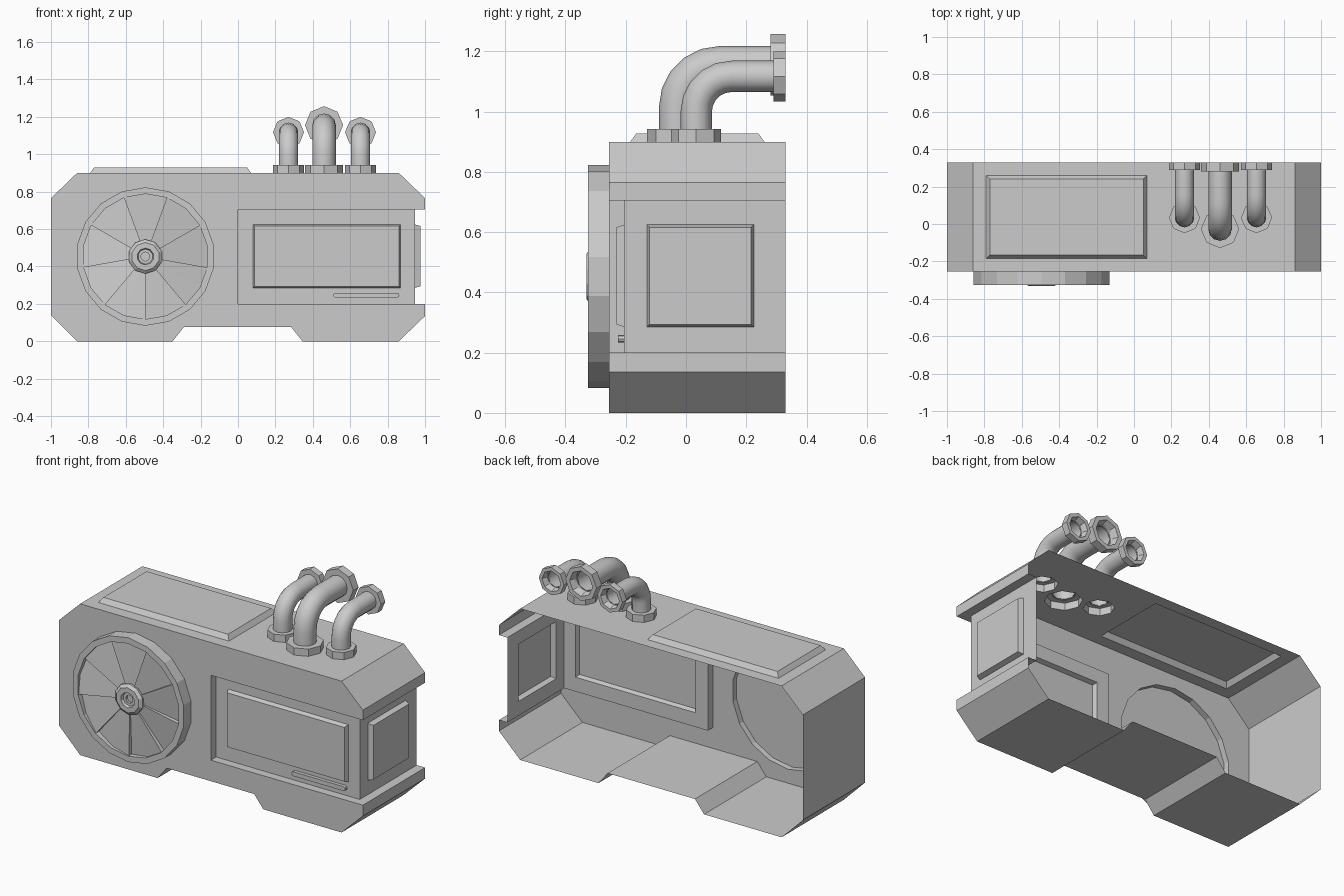
import bpy, bmesh, math
from mathutils import Vector as V

if "Cube" in bpy.data.objects:
    bpy.data.objects.remove(bpy.data.objects["Cube"])

X, Y, Z = V((1, 0, 0)), V((0, 1, 0)), V((0, 0, 1))
FRONT, BACK, RECESS, TOP, SIDE = -0.255, 0.33, -0.205, 0.9, 0.945


def finish(name, bm, smooth=False, recalc=True):
    bmesh.ops.remove_doubles(bm, verts=bm.verts, dist=0.0005)
    if recalc:
        bmesh.ops.recalc_face_normals(bm, faces=bm.faces)
    me = bpy.data.meshes.new(name)
    bm.to_mesh(me)
    bm.free()
    ob = bpy.data.objects.new(name, me)
    bpy.context.collection.objects.link(ob)
    if smooth:
        bpy.ops.object.select_all(action='DESELECT')
        ob.select_set(True)
        bpy.context.view_layer.objects.active = ob
        bpy.ops.object.shade_smooth_by_angle(angle=math.radians(40))
    return ob


def ring(c, u, v, r, n, start=0.0):
    return [c + u * r * math.cos(start + math.tau * i / n)
            + v * r * math.sin(start + math.tau * i / n) for i in range(n)]


def loft(bm, loops, cap=False):
    rows = [[bm.verts.new(p) for p in lp] for lp in loops]
    for a, b in zip(rows, rows[1:]):
        for i in range(len(a)):
            j = (i + 1) % len(a)
            bm.faces.new((a[i], a[j], b[j], b[i]))
    if cap:
        bm.faces.new(rows[-1])


def lathe(bm, c, u, v, axis, profile, n, start=0.0, cap=False):
    loft(bm, [ring(c + axis * h, u, v, r, n, start) for r, h in profile], cap)


def quad(bm, *pts):
    bm.faces.new([bm.verts.new(p) for p in pts])


def plate(bm, normal, *loops):
    # flat face whose later loops are holes
    edges = []
    for lp in loops:
        vs = [bm.verts.new(p) for p in lp]
        edges += [bm.edges.new((vs[i], vs[i - 1])) for i in range(len(vs))]
    bmesh.ops.triangle_fill(bm, edges=edges, use_beauty=True, use_dissolve=False, normal=normal)


def rect(c, u, v, u0, u1, v0, v1, d=0.0):
    return [c + u * a + v * b for a, b in
            ((u0 + d, v0 + d), (u1 - d, v0 + d), (u1 - d, v1 - d), (u0 + d, v1 - d))]


def raised_panel(name, c, u, v, axis, box, h, d):
    bm = bmesh.new()
    loft(bm, [rect(c, u, v, *box), rect(c + axis * h, u, v, *box, d)], cap=True)
    finish(name, bm)


# positions shared by the body holes and the parts that fill them
fan_c = V((-0.495, FRONT, 0.453))
A90 = math.pi / 2
pipes = [("left", 0.27, 0.034, 0.083, 0.052, 1.117, 0.117),
         ("middle", 0.46, -0.027, 0.102, 0.063, 1.155, 0.14),
         ("right", 0.655, 0.034, 0.083, 0.052, 1.117, 0.117)]
top_box = (-0.79, 0.07, -0.185, 0.26)
door_box = (0.08, 0.87, 0.285, 0.625)
side_box = (-0.13, 0.225, 0.285, 0.625)
top_o, door_o, side_o = V((0, 0, TOP)), V((0, RECESS, 0)), V((SIDE, 0, 0))

# body: open-backed shell
bm = bmesh.new()
outline = [(1, 0.705), (1, 0.765), (0.86, TOP), (-0.86, TOP), (-1, 0.765), (-1, 0.14),
           (-0.86, 0), (-0.35, 0), (-0.29, 0.075), (0.285, 0.075), (0.345, 0),
           (0.86, 0), (1, 0.135), (1, 0.2)]
for k, (a, b) in enumerate(zip(outline, outline[1:])):
    if k != 2:
        quad(bm, V((a[0], FRONT, a[1])), V((b[0], FRONT, b[1])),
             V((b[0], BACK, b[1])), V((a[0], BACK, a[1])))
plate(bm, Z, rect(top_o, X, Y, -0.86, 0.86, FRONT, BACK), rect(top_o, X, Y, *top_box),
      *[ring(V((x, y, TOP)), X, Y, R, 8) for _, x, y, R, *_ in pipes])
plate(bm, -Y, [V((x, FRONT, z)) for x, z in outline + [(0, 0.2), (0, 0.705)]],
      ring(fan_c, X, Z, 0.37, 18, A90))
# recess walls, ledges and the two panelled faces
for z in (0.2, 0.705):
    quad(bm, V((0, FRONT, z)), V((1, FRONT, z)), V((1, RECESS, z)), V((0, RECESS, z)))
    quad(bm, V((SIDE, RECESS, z)), V((1, RECESS, z)), V((1, BACK, z)), V((SIDE, BACK, z)))
quad(bm, V((0, FRONT, 0.2)), V((0, RECESS, 0.2)), V((0, RECESS, 0.705)), V((0, FRONT, 0.705)))
plate(bm, -Y, rect(door_o, X, Z, 0, SIDE, 0.2, 0.705), rect(door_o, X, Z, *door_box))
plate(bm, X, rect(side_o, Y, Z, RECESS, BACK, 0.2, 0.705), rect(side_o, Y, Z, *side_box))
finish("body_shell", bm)

# raised panels
raised_panel("top_panel", top_o, X, Y, Z, top_box, 0.028, 0.02)
raised_panel("door_panel", door_o, X, Z, -Y, door_box, 0.026, 0.009)
raised_panel("side_panel", side_o, Y, Z, X, side_box, 0.03, 0.009)

# door handle: flat bar with rounded ends
bm = bmesh.new()
loops = []
for y in (RECESS, RECESS - 0.02):
    loops.append([V((cx + 0.013 * math.cos(t), y, 0.246 + 0.013 * math.sin(t)))
                  for cx, t0 in ((0.85, -A90), (0.522, A90))
                  for t in [t0 + math.pi * i / 4 for i in range(5)]])
loft(bm, loops, cap=True)
finish("door_handle", bm)

# fan housing ring with back disc
bm = bmesh.new()
lathe(bm, fan_c, X, Z, -Y, [(0.37, 0), (0.37, 0.07), (0.335, 0.07), (0.335, 0.035)], 18, A90)
bm.faces.new([bm.verts.new(p) for p in ring(fan_c - Y * 0.035, X, Z, 0.37, 18, A90)])
finish("fan_housing", bm)

# nine stepped fan blades
bm = bmesh.new()
for k in range(9):
    a = [A90 * 3 + math.radians(40 * k + 20 * i) for i in range(3)]
    dirs = [X * math.cos(t) + Z * math.sin(t) for t in a]
    heights = (0.037, 0.050, 0.064)
    inner = [fan_c + d * 0.07 - Y * (0.048 + 0.004 * i) for i, d in enumerate(dirs)]
    outer = [fan_c + d * 0.335 - Y * h for d, h in zip(dirs, heights)]
    for i in range(2):
        quad(bm, inner[i], outer[i], outer[i + 1], inner[i + 1])
    quad(bm, inner[2], outer[2], fan_c + dirs[2] * 0.335 - Y * heights[0],
         fan_c + dirs[2] * 0.07 - Y * 0.048)
finish("fan_blades", bm, recalc=False)

# fan hub with stepped centre
bm = bmesh.new()
lathe(bm, fan_c, X, Z, -Y, [(0.092, 0.04), (0.092, 0.062), (0.075, 0.076), (0.045, 0.076),
                            (0.04, 0.06), (0.024, 0.06), (0.024, 0.045)], 10, A90, cap=True)
finish("fan_hub", bm)

# exhaust pipes with octagonal flanges at both ends
for side, x, y, R, r, zc, bend in pipes:
    bm = bmesh.new()
    loops = [ring(V((x, y, TOP + 0.04)), X, Y, r, 12)]
    for i in range(6):
        t = A90 * i / 5
        out = V((0, -math.cos(t), math.sin(t)))
        loops.append(ring(V((x, y + bend, zc - bend)) + out * bend, X, -out, r, 12))
    loops.append(ring(V((x, 0.3, zc)), X, -Z, r, 12))
    loft(bm, loops)
    finish(side + "_pipe", bm, smooth=True)
    bm = bmesh.new()
    lathe(bm, V((x, y, 0)), X, Y, Z, [(R, TOP), (R, 0.943), (r * 0.95, 0.943)], 8)
    finish(side + "_base_flange", bm)
    bm = bmesh.new()
    h = 0.05 if side == "middle" else 0.04
    lathe(bm, V((x, BACK, zc)), X, Z, Y, [(r * 0.95, -h), (R, -h), (R, 0), (R * 0.74, 0),
                                          (r * 1.0, -h * 0.75)], 8)
    finish(side + "_end_flange", bm)
